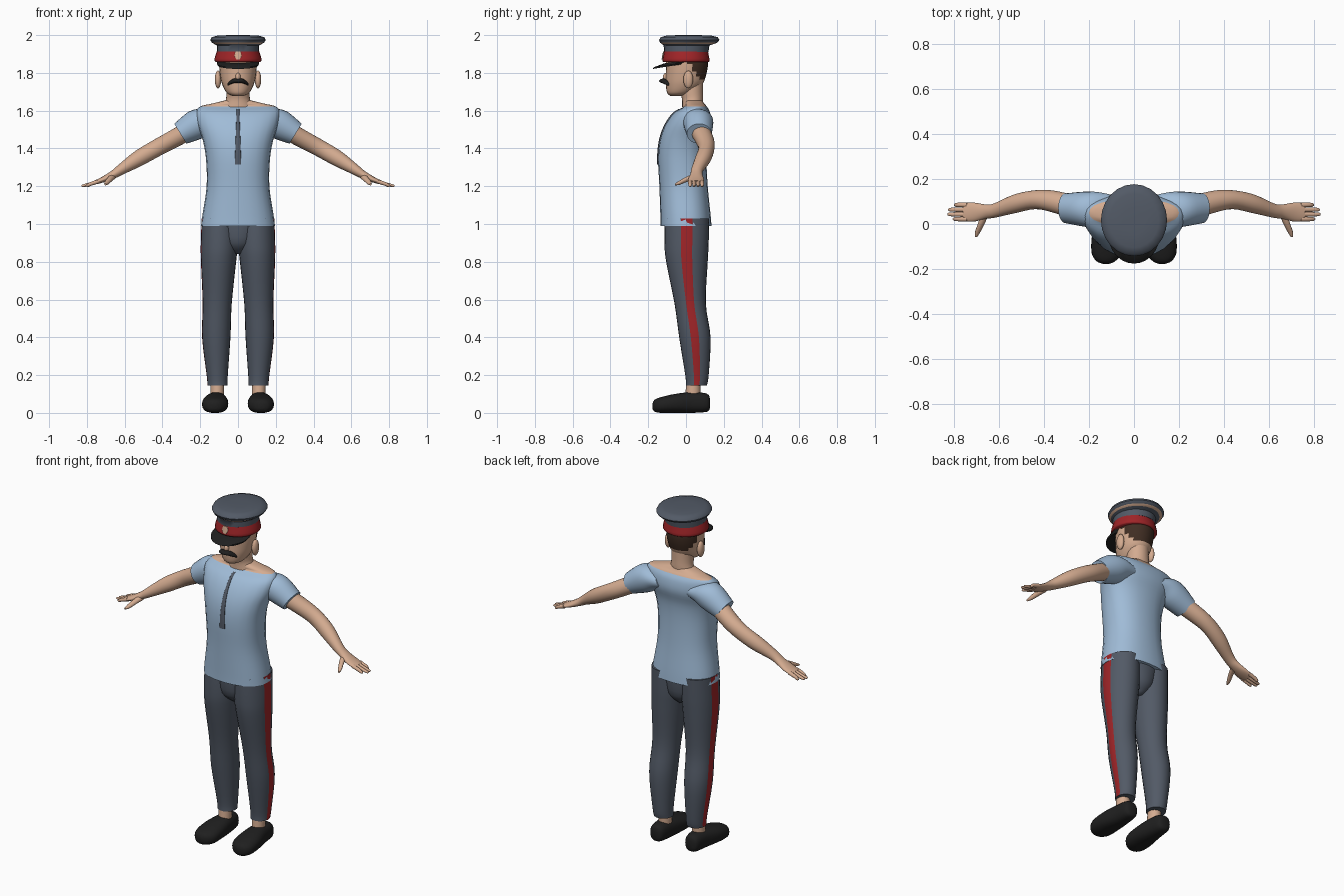
import bpy, bmesh, math
from mathutils import Vector

old = bpy.data.objects.get("Cube")
if old:
    bpy.data.objects.remove(old, do_unlink=True)


def material(name, *rgb):
    m = bpy.data.materials.new(name)
    m.use_nodes = True
    m.diffuse_color = (*rgb, 1)
    m.node_tree.nodes["Principled BSDF"].inputs["Base Color"].default_value = (*rgb, 1)
    return m


SHIRT = material("pale blue cloth", .35, .50, .68)
SKIN = material("skin", .66, .41, .28)
CLOTH = material("slate cloth", .085, .102, .133)
RED = material("red trim", .35, .018, .021)
BLACK = material("black leather", .014, .014, .014)
HAIR = material("dark brown hair", .052, .027, .017)

X, Y, Z = Vector((1, 0, 0)), Vector((0, 1, 0)), Vector((0, 0, 1))
ARM_UP = Vector((.52, 0, .85))   # across the sloping arm
SEGMENTS = 24


def smooth_rings(rings, steps=4):
    """Interpolate rings (x, y, z, radius u, radius v) with a smooth curve."""
    pts = [rings[0], *rings, rings[-1]]
    out = []
    for a, b, c, d in zip(pts, pts[1:], pts[2:], pts[3:]):
        for i in range(steps):
            t = i / steps
            out.append([q + t / 2 * (r - p + t * (2 * p - 5 * q + 4 * r - s
                        + t * (3 * (q - r) + s - p))) for p, q, r, s in zip(a, b, c, d)])
    return out + [list(rings[-1])]


def finish(name, bm, mats, rule=None, mirror=False, angle=50):
    bmesh.ops.recalc_face_normals(bm, faces=bm.faces)
    if rule:
        for f in bm.faces:
            f.material_index = int(rule(f.calc_center_median()))
    me = bpy.data.meshes.new(name)
    bm.to_mesh(me)
    bm.free()
    for m in mats:
        me.materials.append(m)
    ob = bpy.data.objects.new(name, me)
    bpy.context.collection.objects.link(ob)
    if mirror:
        ob.modifiers.new("mirror", "MIRROR")
    bpy.ops.object.select_all(action="DESELECT")
    ob.select_set(True)
    bpy.context.view_layer.objects.active = ob
    bpy.ops.object.shade_smooth_by_angle(angle=math.radians(angle))
    return ob


def loft(name, rings, mats, u=X, v=Y, power=2, steps=4, stripe=False, **kw):
    """Skin a tube over elliptical rings; stripe tints the faces facing +u."""
    bm = bmesh.new()
    loops = []
    for x, y, z, ru, rv in smooth_rings(rings, steps):
        loop = []
        for k in range(SEGMENTS):
            a = math.tau * k / SEGMENTS
            c, s = math.cos(a), math.sin(a)
            cu = math.copysign(abs(c) ** (2 / power), c)
            sv = math.copysign(abs(s) ** (2 / power), s)
            loop.append(bm.verts.new(Vector((x, y, z)) + u * ru * cu + v * rv * sv))
        loops.append(loop)
    for lo, hi in zip(loops, loops[1:]):
        for k in range(SEGMENTS):
            n = (k + 1) % SEGMENTS
            f = bm.faces.new((lo[k], lo[n], hi[n], hi[k]))
            f.material_index = int(stripe and k in (0, SEGMENTS - 1))
    bm.faces.new(loops[0])
    bm.faces.new(loops[-1])
    return finish(name, bm, mats, **kw)


def ball(name, centre, size, mat, mirror=False):
    bm = bmesh.new()
    bmesh.ops.create_uvsphere(bm, u_segments=16, v_segments=10, radius=1)
    bmesh.ops.scale(bm, vec=size, verts=bm.verts)
    bmesh.ops.translate(bm, vec=centre, verts=bm.verts)
    return finish(name, bm, [mat], mirror=mirror)


# Shirt body with a wide open neckline
torso = [(0, 0, .99, .196, .135), (0, -.003, 1.05, .188, .133),
         (0, -.013, 1.2, .166, .128), (0, -.02, 1.35, .17, .128),
         (0, -.012, 1.45, .188, .125), (0, .013, 1.53, .215, .12),
         (0, .032, 1.59, .222, .095), (0, .05, 1.622, .2, .06),
         (0, .045, 1.637, .14, .052), (0, .04, 1.655, .065, .045)]
loft("shirt", torso, [SHIRT, SKIN], power=2.3, rule=lambda c: c.z > 1.623)
loft("sleeves", [(.1, .06, 1.55, .07, .05), (.16, .062, 1.55, .08, .07),
                 (.22, .066, 1.526, .078, .08), (.305, .07, 1.478, .066, .062)],
     [SHIRT], u=Y, v=ARM_UP, mirror=True)

# Narrow tie that follows the chest
tie = [(0, y - rv, z, .017 - .035 * (z - 1.32), .005)
       for x, y, z, ru, rv in smooth_rings(torso) if 1.31 < z < 1.615]
loft("tie", tie, [CLOTH], steps=1)

# Trousers with a red stripe down each outer side
loft("trouser_legs", [(.108, .055, .145, .053, .055), (.11, .058, .2, .056, .062),
                      (.115, .047, .4, .075, .083), (.11, .022, .58, .077, .083),
                      (.103, .005, .8, .093, .11), (.099, .003, .9, .098, .117),
                      (.098, .005, 1.03, .094, .118)],
     [CLOTH, RED], stripe=True, mirror=True)
loft("trouser_seat", [(0, .01, .84, .03, .05), (0, .005, .9, .1, .105),
                      (0, .005, 1.03, .15, .115)], [CLOTH])

# Ankles and shoes
loft("ankles", [(.11, .035, .07, .036, .04), (.11, .04, .17, .036, .038)],
     [SKIN], mirror=True)
loft("shoes", [(.115, .127, .05, .02, .025), (.115, .11, .054, .042, .048),
               (.115, .03, .055, .054, .055), (.12, -.06, .05, .068, .05),
               (.122, -.13, .042, .066, .042), (.125, -.165, .038, .042, .032),
               (.125, -.177, .036, .015, .015)],
     [BLACK], u=X, v=Z, power=2.4, mirror=True)

# Arms, palms, fingers and thumbs
loft("arms", [(.25, .07, 1.5, .055, .05), (.36, .1, 1.44, .049, .047),
              (.44, .108, 1.397, .042, .045), (.53, .09, 1.345, .042, .042),
              (.62, .06, 1.288, .032, .028), (.66, .055, 1.262, .032, .022),
              (.71, .053, 1.237, .042, .016), (.755, .053, 1.22, .041, .011)],
     [SKIN], u=Y, v=ARM_UP, mirror=True)
for i, (finger, tip) in enumerate([("index", .805), ("middle", .828),
                                   ("ring", .825), ("little", .8)]):
    y = .022 + .021 * i
    loft(finger + "_fingers", [(.74, y, 1.225, .011, .011), (.78, y, 1.212, .01, .01),
                               (tip - .006, y, 1.202, .008, .007), (tip, y, 1.2, .003, .003)],
         [SKIN], u=Y, v=ARM_UP, steps=2, mirror=True)
loft("thumbs", [(.665, .04, 1.25, .018, .016), (.68, 0, 1.235, .015, .014),
                (.695, -.035, 1.218, .012, .011), (.703, -.058, 1.21, .005, .005)],
     [SKIN], u=X, v=Z, mirror=True)

# Neck and head, with hair on the back
loft("neck", [(0, .035, 1.62, .078, .055), (0, .035, 1.66, .064, .056),
              (0, .03, 1.7, .061, .06), (0, .03, 1.77, .061, .06)], [SKIN])
loft("head", [(0, -.048, 1.677, .028, .034), (0, -.032, 1.695, .06, .068),
              (0, -.01, 1.74, .084, .097), (0, 0, 1.79, .095, .107),
              (0, .005, 1.84, .1, .111), (0, .005, 1.88, .1, .11)], [SKIN, HAIR], steps=6,
     rule=lambda c: c.z > 1.768 and c.y > .01 + .7 * (1.86 - c.z))
ball("ears", (.106, .012, 1.765), (.017, .026, .047), SKIN, mirror=True)
ball("nose", (0, -.104, 1.778), (.014, .019, .022), SKIN)
loft("moustache", [(0, -.122, 1.757, .021, .011), (.025, -.118, 1.757, .018, .012),
                   (.045, -.103, 1.746, .012, .009), (.056, -.093, 1.736, .004, .004)],
     [BLACK], u=Y, v=Z, mirror=True)

# Peaked cap: visor, band, badge and crown with pale piping beneath the rim
loft("cap_visor", [(0, -.07, 1.838, .106, .106), (0, -.066, 1.846, .11, .106),
                   (0, -.005, 1.868, .112, .112)],
     [BLACK], v=Vector((0, 1, .16)), steps=1)
loft("cap_band", [(0, 0, 1.858, .119, .12), (0, 0, 1.866, .125, .125),
                  (0, 0, 1.89, .12, .121), (0, 0, 1.914, .112, .117)], [RED], steps=2)
loft("cap_badge", [(0, -.125, 1.872, .01, .004), (0, -.122, 1.89, .02, .004),
                   (0, -.118, 1.912, .014, .004)], [SKIN], steps=1)
loft("cap_crown", [(0, .001, 1.91, .112, .118), (0, .003, 1.945, .112, .121),
                   (0, .01, 1.953, .126, .138), (0, .014, 1.96, .138, .151),
                   (0, .017, 1.974, .147, .16), (0, .017, 1.989, .139, .151),
                   (0, .015, 1.997, .11, .12), (0, .012, 2, .05, .055)],
     [CLOTH, SKIN], steps=1, rule=lambda c: 1.954 < c.z < 1.958)
